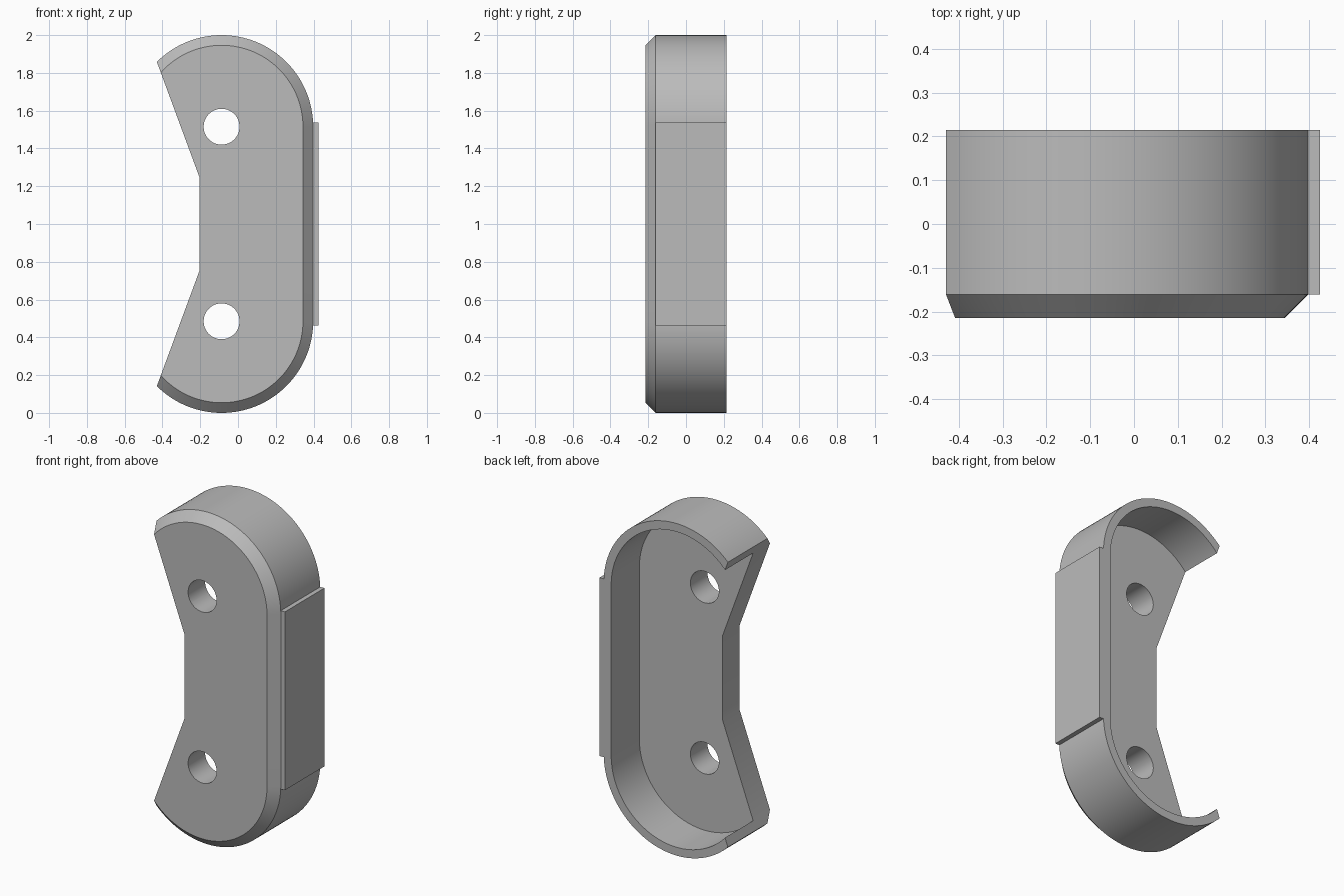
import bpy, bmesh, math

cube = bpy.data.objects.get("Cube")
if cube:
    bpy.data.objects.remove(cube, do_unlink=True)

CX, Z_LOW, Z_HIGH = -0.087, 0.485, 1.515   # centres of the two rounded ends
FRONT, BACK = -0.215, 0.215
RADIUS, WALL, CHAMFER = 0.485, 0.05, 0.054
FLOOR = -0.053                             # inner face of the front plate

grey = bpy.data.materials.new("plain grey")
grey.use_nodes = True
grey.diffuse_color = (0.5, 0.5, 0.5, 1)
grey.node_tree.nodes["Principled BSDF"].inputs["Base Color"].default_value = (0.5, 0.5, 0.5, 1)


def arc(r, z, start, end, steps):
    """Points (x, z) on an arc around an end centre."""
    angles = [start + (end - start) * i / steps for i in range(steps + 1)]
    return [(CX + r * math.cos(a), z + r * math.sin(a)) for a in angles]


def stadium(r):
    return arc(r, Z_HIGH, 0, math.pi, 64) + arc(r, Z_LOW, math.pi, 2 * math.pi, 64)


def loft(name, sections):
    """Solid through matching (y, outline) sections, capped at both ends."""
    bm = bmesh.new()
    rings = [[bm.verts.new((x, y, z)) for x, z in pts] for y, pts in sections]
    n = len(rings[0])
    for a, b in zip(rings, rings[1:]):
        for i in range(n):
            j = (i + 1) % n
            bm.faces.new((a[i], a[j], b[j], b[i]))
    bm.faces.new(rings[0])
    bm.faces.new(rings[-1])
    bmesh.ops.recalc_face_normals(bm, faces=bm.faces)
    mesh = bpy.data.meshes.new(name)
    bm.to_mesh(mesh)
    bm.free()
    mesh.materials.append(grey)
    obj = bpy.data.objects.new(name, mesh)
    bpy.context.collection.objects.link(obj)
    return obj


def select(obj):
    bpy.ops.object.select_all(action='DESELECT')
    obj.select_set(True)
    bpy.context.view_layer.objects.active = obj


def cut(target, cutter):
    mod = target.modifiers.new("cut", 'BOOLEAN')
    mod.operation, mod.solver, mod.object = 'DIFFERENCE', 'EXACT', cutter
    select(target)
    bpy.ops.object.modifier_apply(modifier=mod.name)
    bpy.data.objects.remove(cutter, do_unlink=True)


# Rounded housing with a chamfered front rim
housing = loft("housing", [
    (FRONT, stadium(RADIUS - CHAMFER)),
    (FRONT + CHAMFER, stadium(RADIUS)),
    (BACK, stadium(RADIUS)),
])

# Hollow open to the back
cut(housing, loft("cavity_cutter", [
    (FLOOR, stadium(RADIUS - WALL)), (BACK + 0.1, stadium(RADIUS - WALL))]))

# Waisted opening on the side
waist = [(-0.205, 0.75), (-0.205, 1.25), (-0.65, 2.455), (-0.65, -0.455)]
cut(housing, loft("waist_cutter", [(FRONT - 0.1, waist), (BACK + 0.1, waist)]))

# Two screw holes through the front plate
for z in (Z_LOW, Z_HIGH):
    ring = arc(0.095, z, 0, 2 * math.pi, 48)[:-1]
    cut(housing, loft("hole_cutter", [(FRONT - 0.1, ring), (FLOOR + 0.1, ring)]))

select(housing)
bpy.ops.object.shade_smooth_by_angle(angle=math.radians(30))

# Flat raised pad on the straight side
pad = [(0.396, 0.463), (0.425, 0.463), (0.425, 1.537), (0.396, 1.537)]
loft("side_pad", [(FRONT + CHAMFER, pad), (BACK, pad)])
